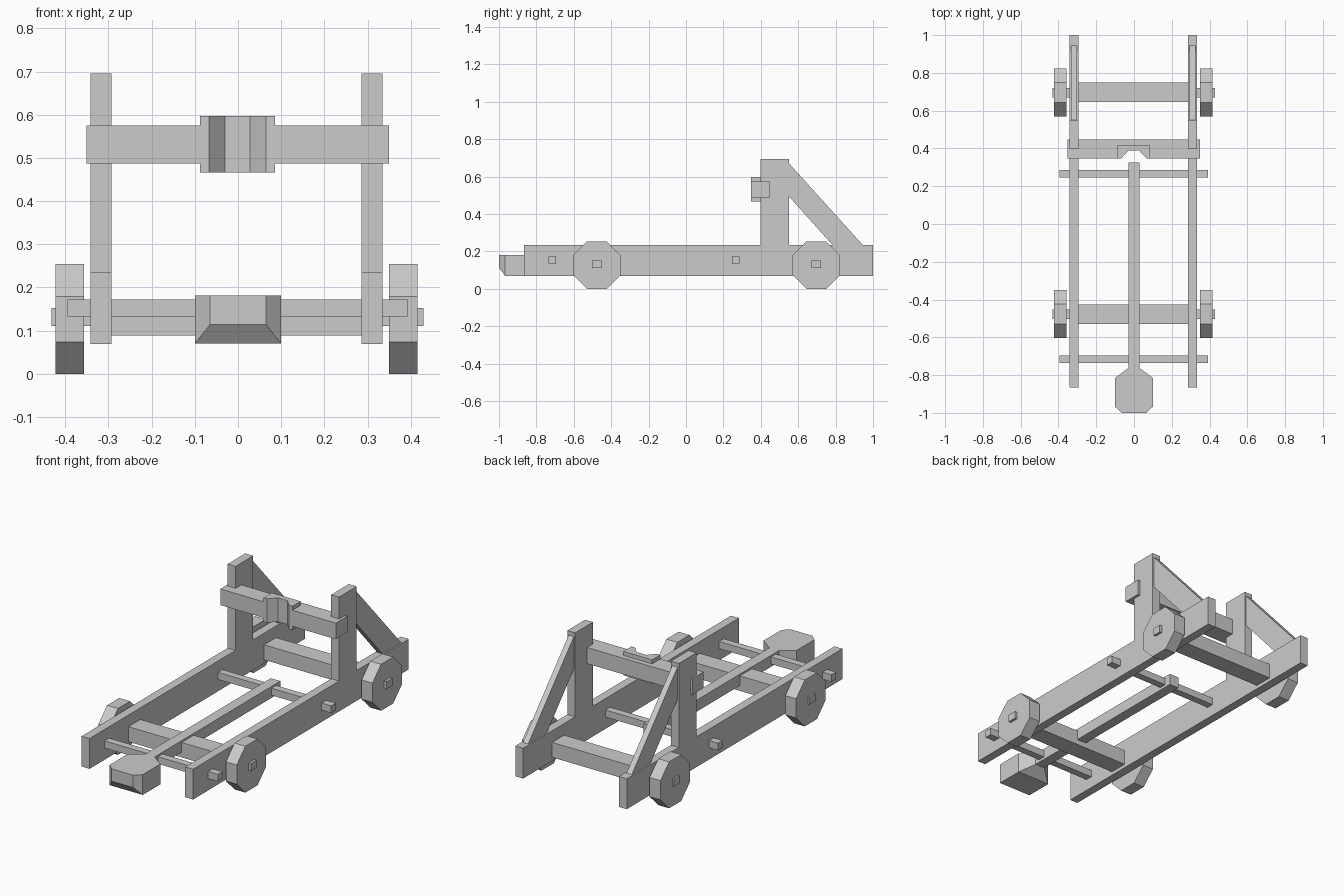
import bpy, bmesh, math
from mathutils import Vector

if "Cube" in bpy.data.objects:
    bpy.data.objects.remove(bpy.data.objects["Cube"])

SHIFT = -0.0035  # frame sits slightly left of the axles


def finish(name, bm):
    bmesh.ops.recalc_face_normals(bm, faces=bm.faces)
    mesh = bpy.data.meshes.new(name)
    bm.to_mesh(mesh)
    bm.free()
    obj = bpy.data.objects.new(name, mesh)
    bpy.context.collection.objects.link(obj)
    return obj


def prism(name, points, offset):
    """Extrude a closed planar outline along an offset vector."""
    bm = bmesh.new()
    face = bm.faces.new([bm.verts.new(p) for p in points])
    ext = bmesh.ops.extrude_face_region(bm, geom=[face], use_keep_orig=True)
    moved = [g for g in ext["geom"] if isinstance(g, bmesh.types.BMVert)]
    bmesh.ops.translate(bm, verts=moved, vec=Vector(offset))
    return finish(name, bm)


def side_prism(name, profile, x, width):
    """Extrude a (y, z) profile to a width centred on x."""
    return prism(name, [(x - width / 2, y, z) for y, z in profile], (width, 0, 0))


def box(name, x0, x1, y0, y1, z0, z1):
    return prism(name, [(x0, y0, z0), (x1, y0, z0), (x1, y1, z0), (x0, y1, z0)],
                 (0, 0, z1 - z0))


# Side frames with uprights, and diagonal braces
frame_profile = [(-0.866, 0.069), (1, 0.069), (1, 0.235), (0.55, 0.235),
                 (0.55, 0.695), (0.397, 0.695), (0.397, 0.235), (-0.866, 0.235)]
brace_profile = [(0.55, 0.672), (0.55, 0.495), (0.783, 0.235), (0.81, 0.2),
                 (0.945, 0.2), (0.945, 0.235)]
for side, s in (("left", -1), ("right", 1)):
    x = s * 0.3138 + SHIFT
    side_prism("side_frame_" + side, frame_profile, x, 0.048)
    side_prism("brace_" + side, brace_profile, x, 0.032)

# Axles and octagonal wheels
for end, y in (("front", -0.477), ("rear", 0.697)):
    box("axle_beam_" + end, -0.3 + SHIFT, 0.3 + SHIFT, y - 0.052, y + 0.052, 0.089, 0.171)
    box("axle_" + end, -0.432, 0.43, y - 0.026, y + 0.024, 0.111, 0.152)
    radius = 0.127 / math.cos(math.pi / 8)
    octagon = [(y + radius * math.cos(math.pi * (k + 0.5) / 4),
                0.127 + radius * math.sin(math.pi * (k + 0.5) / 4)) for k in range(8)]
    for side, s in (("left", -1), ("right", 1)):
        side_prism(f"wheel_{end}_{side}", octagon, s * 0.386 + SHIFT, 0.066)

# Cross rods through the frame
for end, y in (("front", -0.715), ("rear", 0.267)):
    box("cross_rod_" + end, -0.395, 0.392, y - 0.02, y + 0.02, 0.133, 0.172)


# Stop beam and its pad, both with a notch for the arm
def notched(name, half, y1, z0, z1):
    outline = [(-half, 0.348), (-0.066, 0.348), (-0.029, 0.388), (0.029, 0.388),
               (0.066, 0.348), (half, 0.348), (half, y1), (-half, y1)]
    return prism(name, [(x - 0.001, y, z0) for x, y in outline], (0, 0, z1 - z0))


notched("stop_beam", 0.35, 0.447, 0.487, 0.575)
notched("stop_pad", 0.087, 0.419, 0.466, 0.597)

# Throwing arm and bucket: rectangular sections lofted along y
sections = [(-1, 0.065, 0.114), (-0.967, 0.1, 0.07), (-0.815, 0.1, 0.07),
            (-0.762, 0.029, 0.118), (0.325, 0.029, 0.118)]
bm = bmesh.new()
rings = [[bm.verts.new((x, y, z)) for x, z in
          ((-h, z0), (h, z0), (h, 0.181), (-h, 0.181))] for y, h, z0 in sections]
for a, b in zip(rings, rings[1:]):
    for i in range(4):
        j = (i + 1) % 4
        bm.faces.new((a[i], a[j], b[j], b[i]))
bm.faces.new(rings[0])
bm.faces.new(rings[-1])
finish("throwing_arm", bm)
